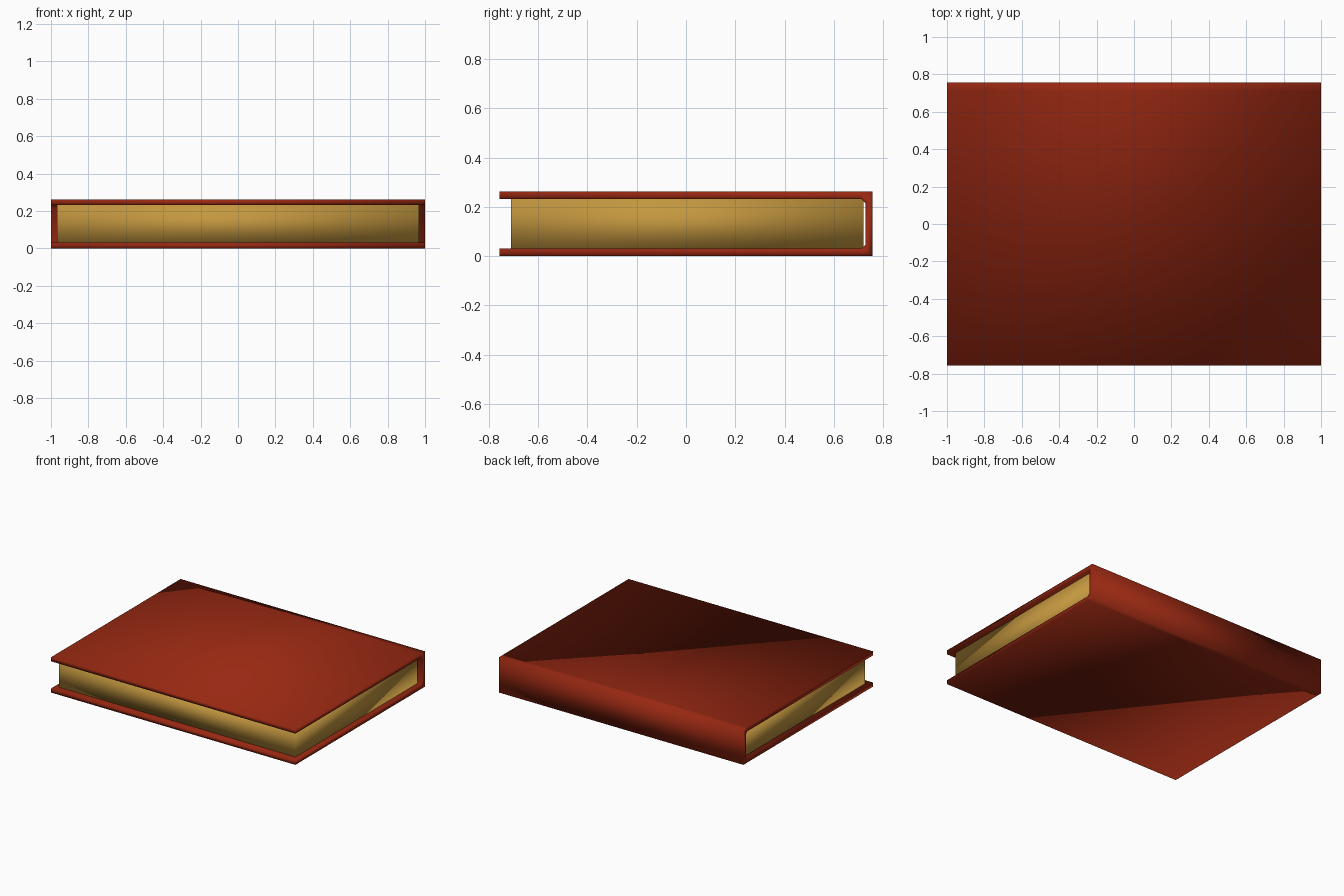
import bpy, bmesh

if "Cube" in bpy.data.objects:
    bpy.data.objects.remove(bpy.data.objects["Cube"])


def material(name, rgb):
    m = bpy.data.materials.new(name)
    m.diffuse_color = (*rgb, 1)
    m.use_nodes = True
    m.node_tree.nodes["Principled BSDF"].inputs["Base Color"].default_value = m.diffuse_color
    return m


def finish(name, bm, mat):
    bmesh.ops.recalc_face_normals(bm, faces=bm.faces)
    for f in bm.faces:
        f.smooth = True
    me = bpy.data.meshes.new(name)
    bm.to_mesh(me)
    bm.free()
    me.materials.append(mat)
    ob = bpy.data.objects.new(name, me)
    bpy.context.collection.objects.link(ob)
    return ob


leather = material("dark_red_leather", (0.31, 0.021, 0.006))
paper = material("aged_paper", (0.55, 0.31, 0.05))

H = 0.262   # book thickness

# Cover: C-shaped section (y, z) swept along x; upper half mirrored to the lower
outer = [(-0.757, H), (0.712, H), (0.757, H)]
inner = [(-0.757, 0.231), (0.712, 0.231), (0.728, 0.215)]
outer += [(y, H - z) for y, z in reversed(outer)]
inner += [(y, H - z) for y, z in reversed(inner)]

bm = bmesh.new()
rings = [[[bm.verts.new((x, y, z)) for y, z in prof] for prof in (outer, inner)]
         for x in (-1, 1)]
(lo, li), (ro, ri) = rings
for i in range(len(outer) - 1):
    j = i + 1
    bm.faces.new((lo[i], lo[j], ro[j], ro[i]))   # outside
    bm.faces.new((li[i], li[j], ri[j], ri[i]))   # inside
    bm.faces.new((lo[i], lo[j], li[j], li[i]))   # left edge
    bm.faces.new((ro[i], ro[j], ri[j], ri[i]))   # right edge
for i in (0, -1):
    bm.faces.new((lo[i], ro[i], ri[i], li[i]))   # fore edges
finish("cover", bm, leather)

# Page block, tucked between the boards
bm = bmesh.new()
bmesh.ops.create_cube(bm, size=1)
for v in bm.verts:
    v.co.x *= 1.934
    v.co.y = v.co.y * 1.43 + 0.005
    v.co.z = v.co.z * 0.202 + H / 2
finish("pages", bm, paper)
